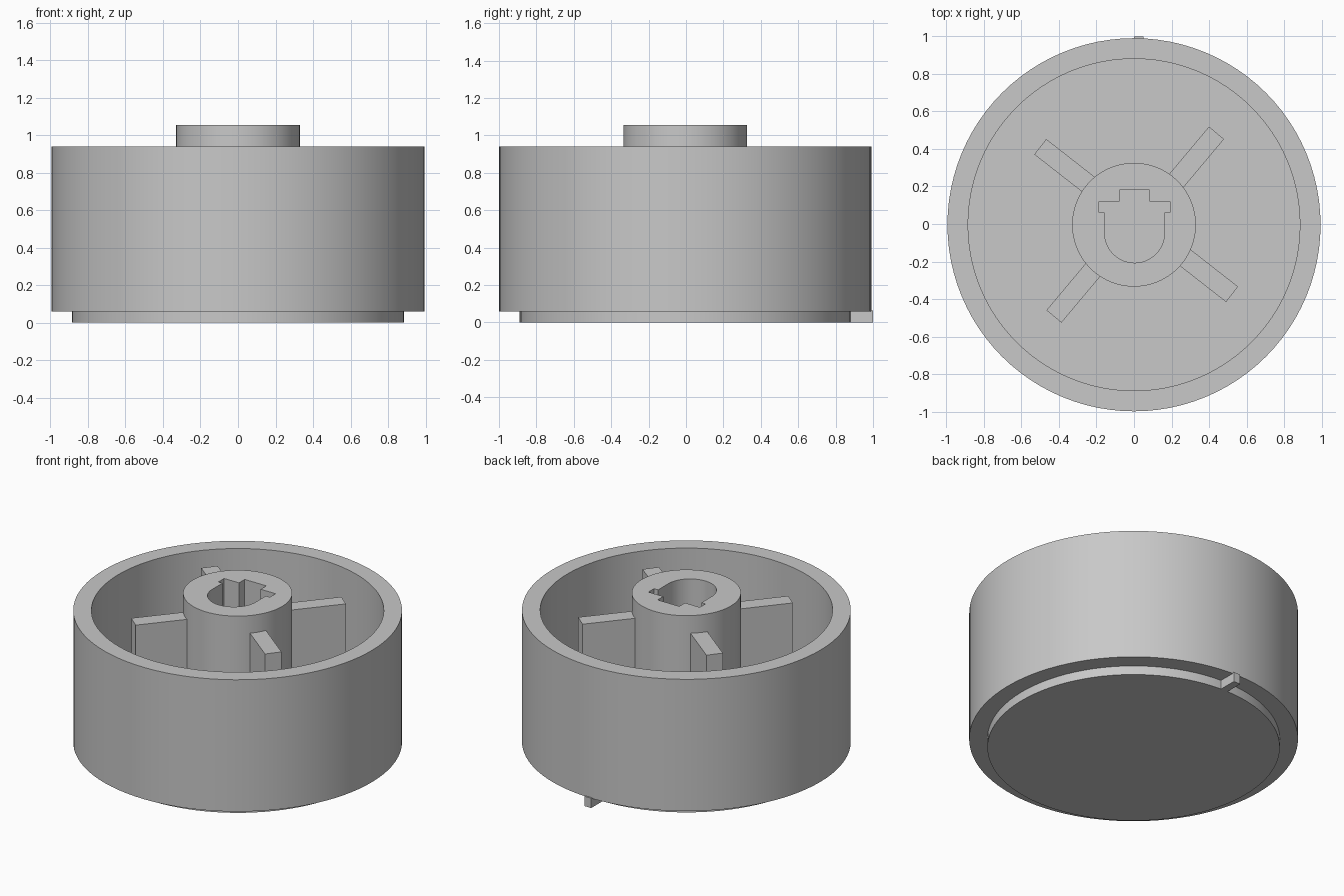
import bpy, bmesh, math
from mathutils import Vector

cube = bpy.data.objects.get("Cube")
if cube:
    bpy.data.objects.remove(cube, do_unlink=True)

CENTRE_Y = -0.004
FLOOR, RIM, HUB_TOP, STEP = 0.11, 0.94, 1.055, 0.06
OUTER, INNER, HUB_R = 0.995, 0.885, 0.33

grey = bpy.data.materials.new("light_grey_plastic")
grey.use_nodes = True
colour = (0.58, 0.58, 0.58, 1)
grey.diffuse_color = colour
grey.node_tree.nodes["Principled BSDF"].inputs["Base Color"].default_value = colour


def finish(bm, name):
    bmesh.ops.recalc_face_normals(bm, faces=bm.faces)
    mesh = bpy.data.meshes.new(name)
    bm.to_mesh(mesh)
    bm.free()
    obj = bpy.data.objects.new(name, mesh)
    obj.location.y = CENTRE_Y
    bpy.context.collection.objects.link(obj)
    mesh.materials.append(grey)
    return obj


def activate(obj):
    bpy.ops.object.select_all(action='DESELECT')
    obj.select_set(True)
    bpy.context.view_layer.objects.active = obj


def smooth(obj):
    activate(obj)
    bpy.ops.object.shade_smooth_by_angle(angle=math.radians(30))


def prism(name, outline, z0, z1):
    """Extrude a flat outline from z0 up to z1."""
    bm = bmesh.new()
    face = bm.faces.new([bm.verts.new((x, y, z0)) for x, y in outline])
    top = bmesh.ops.extrude_face_region(bm, geom=[face])["geom"]
    verts = [g for g in top if isinstance(g, bmesh.types.BMVert)]
    bmesh.ops.translate(bm, verts=verts, vec=(0, 0, z1 - z0))
    return finish(bm, name)


def lathe(name, profile, steps=96):
    """Spin a radius/height profile about the vertical axis."""
    bm = bmesh.new()
    verts = [bm.verts.new((r, 0, z)) for r, z in profile]
    edges = [bm.edges.new(pair) for pair in zip(verts, verts[1:])]
    bmesh.ops.spin(bm, geom=verts + edges, cent=(0, 0, 0), axis=(0, 0, 1),
                   angle=math.tau, steps=steps)
    bmesh.ops.remove_doubles(bm, verts=bm.verts, dist=0.0005)
    return finish(bm, name)


# Open cup with a stepped foot
cup = lathe("knob_cup", [(0, 0), (INNER, 0), (INNER, STEP), (OUTER, STEP),
                         (OUTER, RIM), (INNER, RIM), (INNER, FLOOR), (0, FLOOR)])
smooth(cup)

# Central hub with a keyed shaft socket
hub = lathe("hub", [(0, STEP), (HUB_R, STEP), (HUB_R, HUB_TOP), (0, HUB_TOP)])
half_w, arc_y = 0.16, -0.043
socket = [(half_w * math.cos(a), arc_y + half_w * math.sin(a))
          for a in (math.pi + math.pi * i / 32 for i in range(33))]
key = [(0.16, 0.065), (0.19, 0.065), (0.19, 0.125), (0.08, 0.125), (0.08, 0.185)]
socket += key + [(-x, y) for x, y in reversed(key)]
cutter = prism("socket_cutter", [(x + 0.003, y) for x, y in socket], -0.1, 1.3)
cutter.hide_render = True
cut = hub.modifiers.new("socket", 'BOOLEAN')
cut.operation, cut.solver, cut.object = 'DIFFERENCE', 'EXACT', cutter
activate(hub)
bpy.ops.object.modifier_apply(modifier=cut.name)
bpy.data.objects.remove(cutter, do_unlink=True)
smooth(hub)

# Four stiffening fins, given by outer end and heading
fins = {"back_left": (0.44, 0.49, 50), "back_right": (-0.50, 0.416, 142),
        "front_right": (-0.427, -0.489, 230), "front_left": (0.523, -0.371, 322)}
for place, (x, y, heading) in fins.items():
    a = math.radians(heading)
    along, side = Vector((math.cos(a), math.sin(a))), Vector((-math.sin(a), math.cos(a)))
    end = Vector((x, y))
    start, half = end - along * 0.37, side * 0.052
    prism("fin_" + place, [start - half, end - half, end + half, start + half],
          FLOOR - 0.02, RIM - 0.003)

# Small stop tab under the rim at the back
prism("stop_tab", [(0, 0.87), (0.05, 0.87), (0.05, 1.004), (0, 1.004)], 0, STEP + 0.005)
